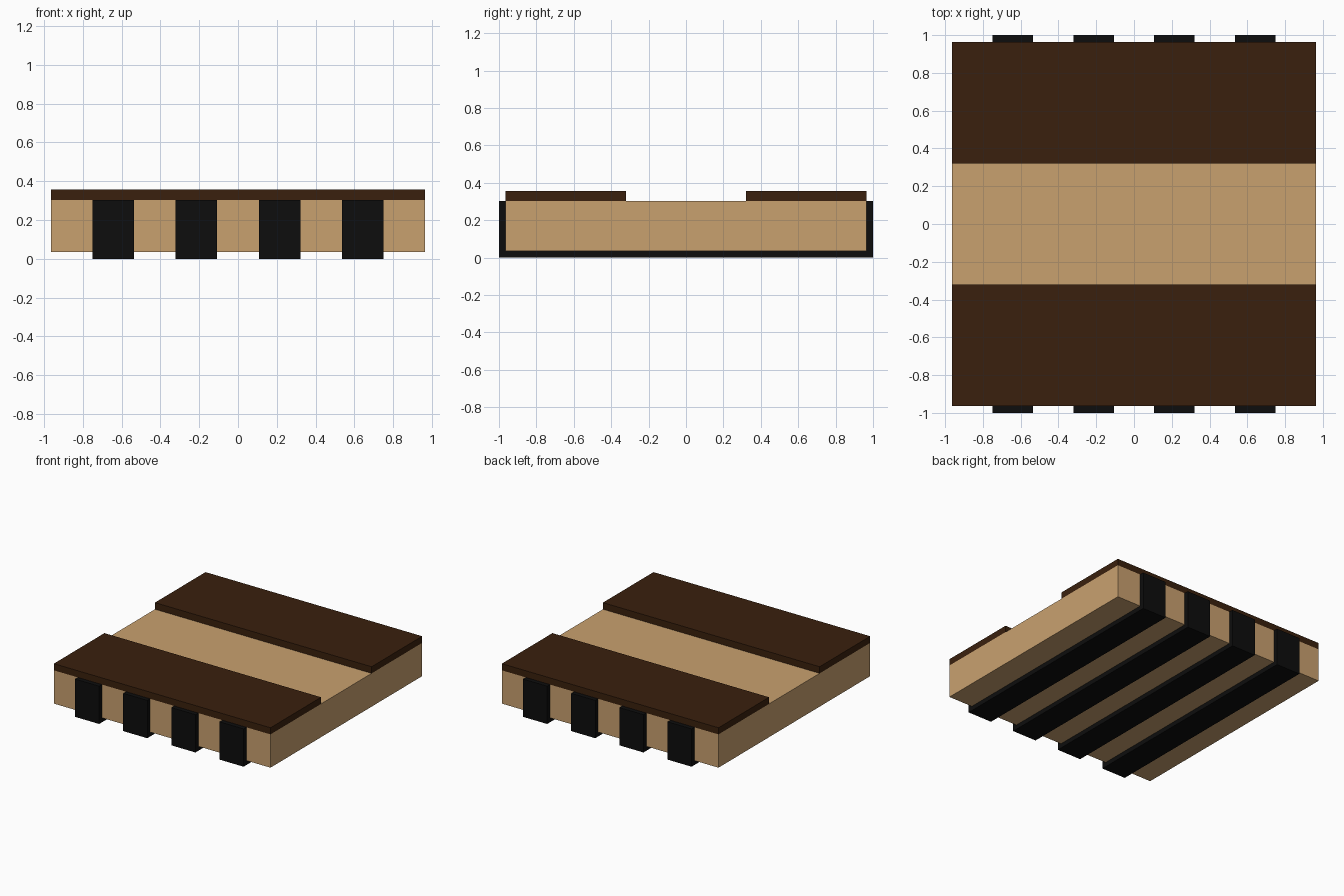
import bpy

if "Cube" in bpy.data.objects:
    bpy.data.objects.remove(bpy.data.objects["Cube"])

U = 1 / 28  # modelling unit


def material(name, color):
    m = bpy.data.materials.new(name)
    m.diffuse_color = (*color, 1)
    m.use_nodes = True
    m.node_tree.nodes["Principled BSDF"].inputs["Base Color"].default_value = m.diffuse_color
    return m


tan = material("tan_wood", (0.584, 0.356, 0.159))
brown = material("dark_brown", (0.042, 0.0144, 0.004))
black = material("black", (0.004, 0.004, 0.004))


def extrude_x(name, profile, x0, x1, mat):
    """Extrude a (y, z) profile along x; all sizes in units."""
    n = len(profile)
    verts = [(x * U, y * U, z * U) for x in (x0, x1) for y, z in profile]
    faces = [list(range(n))[::-1], list(range(n, 2 * n))]
    faces += [(i, (i + 1) % n, n + (i + 1) % n, n + i) for i in range(n)]
    me = bpy.data.meshes.new(name)
    me.from_pydata(verts, [], faces)
    me.materials.append(mat)
    ob = bpy.data.objects.new(name, me)
    bpy.context.collection.objects.link(ob)
    return ob


def rect(y0, y1, z0, z1):
    return [(y0, z0), (y1, z0), (y1, z1), (y0, z1)]


# Main block
extrude_x("base_block", rect(-27, 27, 1, 8.5), -27, 27, tan)

# Dark top boards, front and back
extrude_x("front_board", rect(-27, -9, 8.5, 10), -27, 27, brown)
extrude_x("back_board", rect(9, 27, 8.5, 10), -27, 27, brown)

# U-shaped straps wrapping under the block and up both ends
strap = [(-28, 0), (28, 0), (28, 8.5), (27, 8.5), (27, 1),
         (-27, 1), (-27, 8.5), (-28, 8.5)]
for i, x in enumerate((-18, -6, 6, 18)):
    extrude_x(f"strap_{i + 1}", strap, x - 3, x + 3, black)
